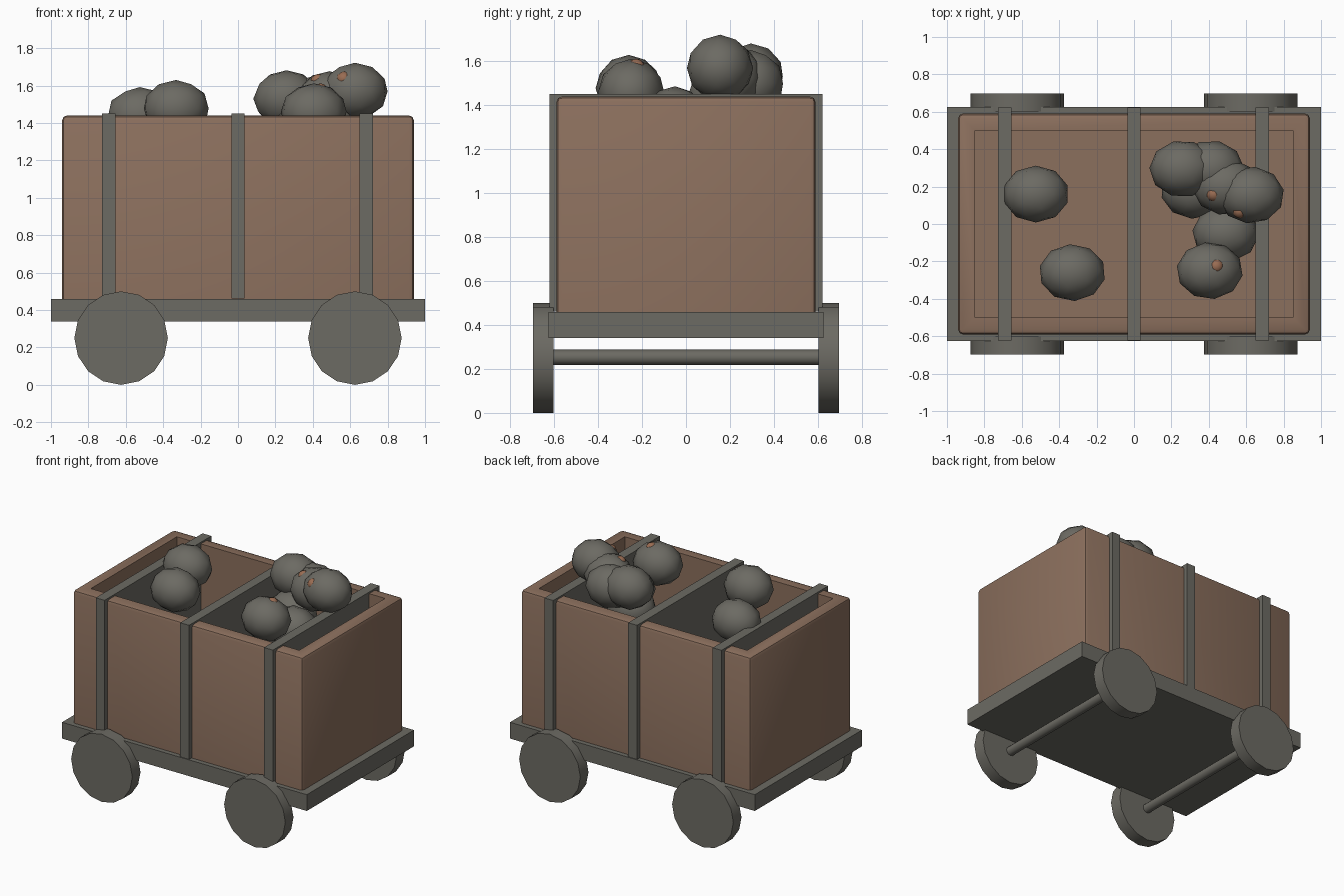
import bpy, bmesh
from mathutils import Matrix, Vector
from math import pi, radians

default = bpy.data.objects.get("Cube")
if default:
    bpy.data.objects.remove(default, do_unlink=True)


def material(name, rgb):
    m = bpy.data.materials.new(name)
    m.use_nodes = True
    colour = (*rgb, 1)
    m.diffuse_color = colour
    node = next(n for n in m.node_tree.nodes if n.type == 'BSDF_PRINCIPLED')
    node.inputs["Base Color"].default_value = colour
    return m


GREY = material("iron_grey", (0.15, 0.145, 0.125))
BROWN = material("wood_brown", (0.26, 0.16, 0.11))
ORE = material("copper_ore", (0.32, 0.15, 0.085))


def finish(name, bm, mat, smooth=None):
    bmesh.ops.recalc_face_normals(bm, faces=bm.faces)
    mesh = bpy.data.meshes.new(name)
    bm.to_mesh(mesh)
    bm.free()
    mesh.materials.append(mat)
    ob = bpy.data.objects.new(name, mesh)
    bpy.context.collection.objects.link(ob)
    if smooth:
        bpy.ops.object.select_all(action='DESELECT')
        ob.select_set(True)
        bpy.context.view_layer.objects.active = ob
        bpy.ops.object.shade_smooth_by_angle(angle=radians(smooth))
    return ob


def block_mesh(size, centre):
    bm = bmesh.new()
    bmesh.ops.create_cube(bm, size=1, matrix=Matrix.Translation(centre) @ Matrix.Diagonal((*size, 1)))
    return bm


def cylinder(name, radius, length, centre, sides):
    # Axis runs along y, with a vertex at the top
    bm = bmesh.new()
    bmesh.ops.create_cone(bm, cap_ends=True, segments=sides, radius1=radius, radius2=radius,
                          depth=length,
                          matrix=Matrix.Translation(centre) @ Matrix.Rotation(pi / 2, 4, 'X'))
    return finish(name, bm, GREY, 35)


def ball(name, centre, radii, mat, turn=0):
    bm = bmesh.new()
    bmesh.ops.create_icosphere(bm, subdivisions=2, radius=1,
                               matrix=Matrix.Translation(centre) @ Matrix.Diagonal((*radii, 1))
                               @ Matrix.Rotation(turn, 4, 'Z'))
    return finish(name, bm, mat, 60)


# Platform
finish("platform", block_mesh((2, 1.25, 0.12), (0, 0, 0.4)), GREY)

# Open wooden box: rounded top and corner edges, hollowed from the top
bm = block_mesh((1.88, 1.18, 0.98), (0, 0, 0.95))
edges = [e for e in bm.edges if max(v.co.z for v in e.verts) > 1]
bmesh.ops.bevel(bm, geom=edges, offset=0.025, segments=2, profile=0.5, affect='EDGES')
bm.faces.ensure_lookup_table()
top = max((f for f in bm.faces if f.normal.z > 0.99), key=lambda f: f.calc_area())
bmesh.ops.inset_region(bm, faces=[top], thickness=0.064, use_even_offset=True)
bmesh.ops.inset_region(bm, faces=[top], thickness=0.001, depth=-0.88, use_even_offset=True)
finish("wooden_box", bm, BROWN, 35)

# Metal bands that cross the box as dividers
for name, x in (("right_band", -0.69), ("middle_band", 0), ("left_band", 0.685)):
    finish(name, block_mesh((0.072, 1.245, 0.99), (x, 0, 0.957)), GREY)

# Wheels and axles
for end, x in (("right", -0.625), ("left", 0.625)):
    cylinder(end + "_axle", 0.035, 1.24, (x, 0, 0.253), 12)
    for side, y in (("front", -0.65), ("back", 0.65)):
        cylinder(f"{end}_{side}_wheel", 0.25, 0.095, (x, y, 0.25), 16)

# Rocks
rocks = [(-0.525, 0.16, 1.44), (-0.33, -0.26, 1.478), (0.405, -0.25, 1.46),
         (0.49, -0.05, 1.335), (0.26, 0.295, 1.53), (0.41, 0.295, 1.5),
         (0.49, 0.2, 1.525), (0.625, 0.155, 1.57), (0.32, 0.18, 1.32)]
for i, centre in enumerate(rocks):
    ball(f"rock_{i + 1}", centre, (0.178, 0.152, 0.152), GREY, i * 0.7)

# Small ore specks showing through the rocks: rock index and direction
for i, direction in ((2, (0.25, 0.2, 0.95)), (6, (-0.45, -0.35, 0.82)), (7, (-0.38, -0.65, 0.5))):
    d = Vector(direction).normalized()
    spot = Vector(rocks[i]) + Vector((d.x * 0.178, d.y * 0.152, d.z * 0.152)) * 0.78
    ball(f"ore_speck_{i + 1}", spot, (0.04, 0.04, 0.04), ORE)
